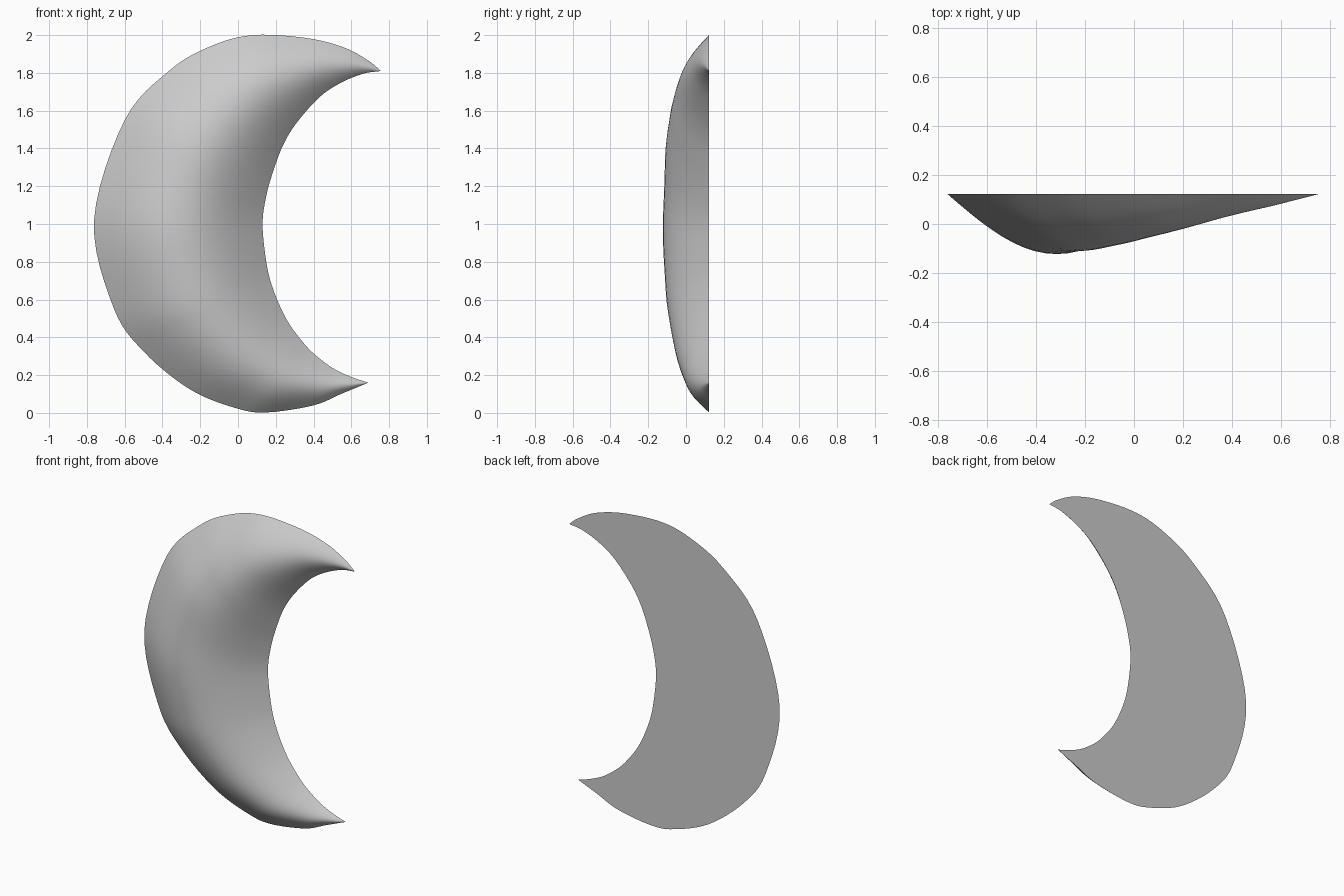
import bpy, bmesh, math
from mathutils import Vector

if "Cube" in bpy.data.objects:
    bpy.data.objects.remove(bpy.data.objects["Cube"])

# Paired stations along the crescent: outer x, outer z, inner x, inner z
STATIONS = [Vector(s) for s in (
    (0.757, 1.81, 0.757, 1.81), (0.69, 1.865, 0.66, 1.795), (0.56, 1.935, 0.54, 1.745),
    (0.36, 1.985, 0.43, 1.67), (0.08, 2.0, 0.31, 1.535), (-0.14, 1.943, 0.24, 1.42),
    (-0.36, 1.815, 0.19, 1.29), (-0.6, 1.55, 0.15, 1.15), (-0.762, 1.02, 0.13, 0.99),
    (-0.66, 0.56, 0.155, 0.77), (-0.5, 0.325, 0.195, 0.63), (-0.25, 0.122, 0.26, 0.49),
    (0.0, 0.022, 0.335, 0.385), (0.16, 0.003, 0.405, 0.31), (0.4, 0.04, 0.505, 0.235),
    (0.55, 0.102, 0.6, 0.19), (0.69, 0.16, 0.69, 0.16))]
BACK_Y, DEPTH_RATIO, ACROSS, SUB = 0.123, 0.275, 20, 6


def spline(points, sub):
    """Catmull-Rom curve through the points."""
    ext = [2 * points[0] - points[1]] + points + [2 * points[-1] - points[-2]]
    out = []
    for a, b, c, d in zip(ext, ext[1:], ext[2:], ext[3:]):
        for k in range(sub):
            t = k / sub
            out.append(0.5 * (2 * b + (c - a) * t + (2 * a - 5 * b + 4 * c - d) * t * t
                              + (3 * b - a - 3 * c + d) * t ** 3))
    return out + [points[-1]]


# Domed front and flat back, swept from tip to tip
bm = bmesh.new()
front, back = [], []
for s in spline(STATIONS, SUB):
    outer, inner = Vector((s[0], BACK_Y, s[1])), Vector((s[2], BACK_Y, s[3]))
    depth = DEPTH_RATIO * (outer - inner).length
    f_row, b_row = [], []
    for j in range(ACROSS + 1):
        t = j / ACROSS
        p = outer.lerp(inner, t)
        b_row.append(bm.verts.new(p))
        f_row.append(bm.verts.new(p - Vector((0, depth * math.sin(math.pi * t), 0))))
    front.append(f_row)
    back.append(b_row)
for rows in (front, back):
    for r0, r1 in zip(rows, rows[1:]):
        for j in range(ACROSS):
            bm.faces.new((r0[j], r0[j + 1], r1[j + 1], r1[j]))
bmesh.ops.remove_doubles(bm, verts=bm.verts, dist=0.0005)
bmesh.ops.recalc_face_normals(bm, faces=bm.faces)

mesh = bpy.data.meshes.new("crescent_moon")
bm.to_mesh(mesh)
bm.free()
moon = bpy.data.objects.new("crescent_moon", mesh)
bpy.context.collection.objects.link(moon)
bpy.context.view_layer.objects.active = moon
moon.select_set(True)
bpy.ops.object.shade_smooth_by_angle(angle=math.radians(50))
